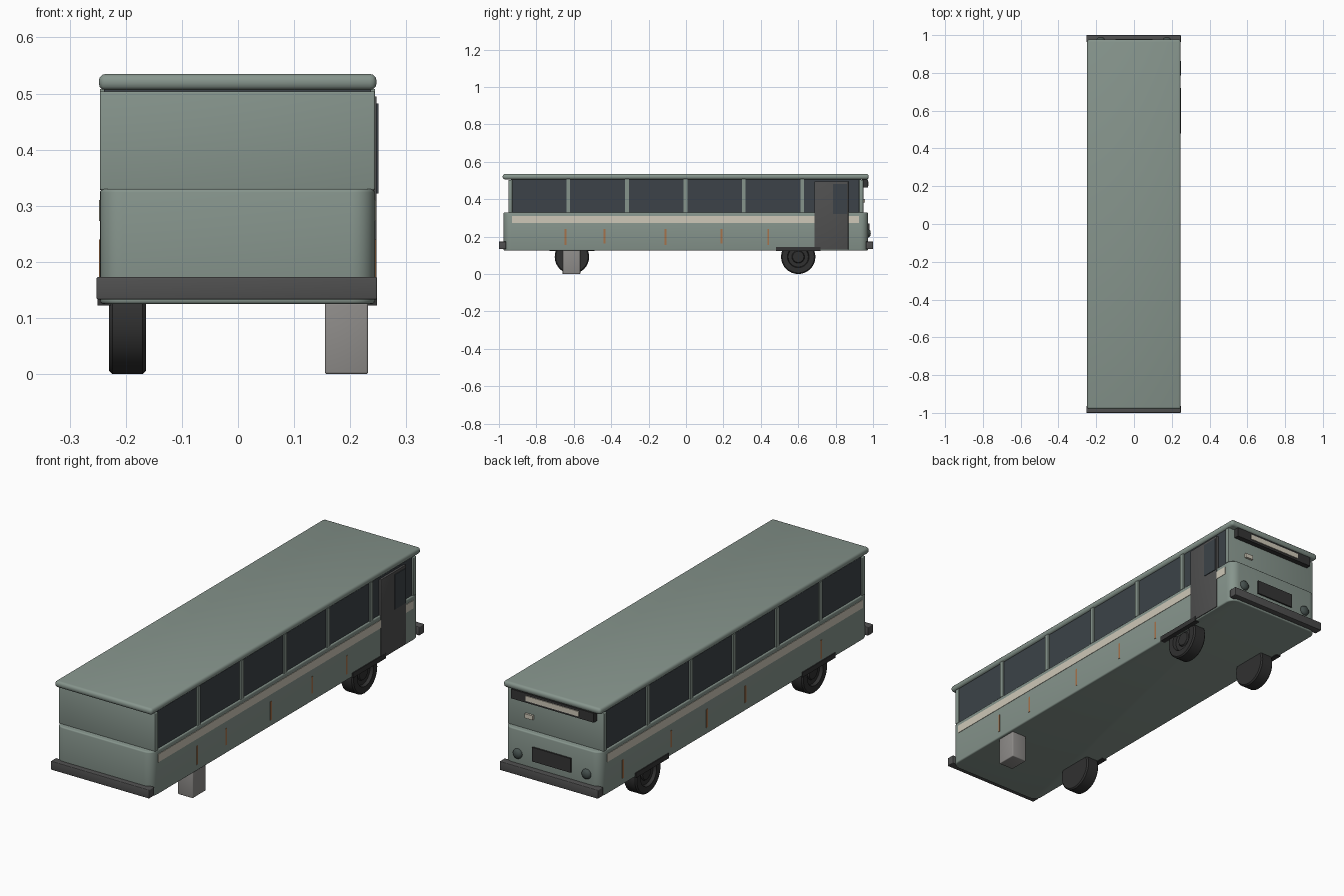
import bpy, bmesh, math
from mathutils import Matrix, Vector

if "Cube" in bpy.data.objects:
    bpy.data.objects.remove(bpy.data.objects["Cube"])


def mat(name, r, g, b):
    m = bpy.data.materials.new(name)
    m.diffuse_color = (r, g, b, 1)
    m.use_nodes = True
    m.node_tree.nodes["Principled BSDF"].inputs["Base Color"].default_value = m.diffuse_color
    return m


GREEN = mat("faded_green", 0.24, 0.30, 0.265)
GLASS = mat("dark_glass", 0.045, 0.055, 0.065)
DARK = mat("dark_trim", 0.035, 0.035, 0.035)
BUMPER = mat("bumper_grey", 0.08, 0.08, 0.08)
RUBBER = mat("rubber", 0.03, 0.03, 0.03)
CREAM = mat("cream", 0.62, 0.58, 0.48)
RUST = mat("rust", 0.38, 0.17, 0.07)
BLOCK = mat("block_grey", 0.27, 0.26, 0.25)
LAMP = mat("dull_lamp", 0.06, 0.08, 0.075)


def finish(name, bm, material):
    bmesh.ops.recalc_face_normals(bm, faces=bm.faces)
    me = bpy.data.meshes.new(name)
    bm.to_mesh(me)
    bm.free()
    me.materials.append(material)
    me.shade_smooth()
    me.set_sharp_from_angle(angle=math.radians(35))
    ob = bpy.data.objects.new(name, me)
    bpy.context.collection.objects.link(ob)
    return ob


def box(name, x, y, z, material, bevel=0, corner=0):
    """Box from (min, max) pairs; corner rounds upright edges, bevel the rest."""
    bm = bmesh.new()
    bmesh.ops.create_cube(bm, size=1)
    size = Vector([b - a for a, b in (x, y, z)])
    mid = Vector([(a + b) / 2 for a, b in (x, y, z)])
    for v in bm.verts:
        v.co = mid + v.co * size
    if corner:
        upright = [e for e in bm.edges
                   if abs(e.verts[0].co.z - e.verts[1].co.z) > 1e-4]
        bmesh.ops.bevel(bm, geom=upright, offset=corner, segments=6,
                        profile=0.5, affect='EDGES')
    if bevel:
        edges = [e for e in bm.edges if e.calc_face_angle(0) > 0.7]
        bmesh.ops.bevel(bm, geom=edges, offset=bevel, segments=3,
                        profile=0.5, affect='EDGES')
    return finish(name, bm, material)


def lathe(name, profile, centre, axis, material, steps=32):
    """Spin (radius, distance along axis) points around the x or y axis."""
    bm = bmesh.new()
    vs = [bm.verts.new((r, 0, d)) for r, d in profile]
    es = [bm.edges.new(p) for p in zip(vs, vs[1:])]
    bmesh.ops.spin(bm, geom=vs + es, cent=(0, 0, 0), axis=(0, 0, 1),
                   angle=math.tau, steps=steps)
    bmesh.ops.remove_doubles(bm, verts=bm.verts, dist=1e-5)
    turn = Vector((0, 0, 1)).rotation_difference(Vector(axis)).to_matrix().to_4x4()
    bm.transform(Matrix.Translation(centre) @ turn)
    return finish(name, bm, material)


def side_x(s, inner, outer):
    """x range on side s, with the body centred slightly left."""
    return tuple(sorted((s * inner - 0.001, s * outer - 0.001)))


# Main shell: lower body, window core, end panels and roof
box("lower_body", (-0.246, 0.244), (-0.975, 0.973), (0.125, 0.33), GREEN, 0.006, 0.04)
box("window_glass", (-0.239, 0.237), (-0.935, 0.935), (0.325, 0.512), GLASS)
for name, y in (("rear_upper_panel", (-0.95, -0.928)), ("front_upper_panel", (0.926, 0.948))):
    box(name, (-0.246, 0.244), y, (0.328, 0.504), GREEN, 0.003)
box("roof", (-0.248, 0.247), (-0.98, 0.977), (0.506, 0.535), GREEN, 0.012)

# Side pillars, rails, stripes and rust streaks
streaks = {1: (-0.645, -0.435, -0.11, 0.19, 0.44), -1: (0.81, 0.46, 0.2, -0.08, -0.63)}
for s, side in ((1, "right"), (-1, "left")):
    for i, y in enumerate((-0.63, -0.316, -0.003, 0.309, 0.622)):
        box(f"{side}_pillar_{i}", side_x(s, 0.23, 0.245), (y - 0.01, y + 0.01),
            (0.328, 0.508), GREEN)
    box(f"{side}_stripe", side_x(s, 0.24, 0.247), (-0.93, 0.925), (0.273, 0.31), CREAM)
    for i, y in enumerate(streaks[s]):
        low = 0.155 + 0.008 * (i % 2)
        box(f"{side}_rust_streak_{i}", side_x(s, 0.24, 0.2465),
            (y - 0.005, y + 0.005), (low, 0.24), RUST)

# Wheels and arch trims; a block stands in for the missing right rear wheel
tyre = [(0, 0.024), (0.03, 0.024), (0.034, 0.018), (0.054, 0.018), (0.058, 0.033),
        (0.086, 0.033), (0.092, 0.027), (0.092, -0.027), (0.086, -0.033), (0, -0.033)]
for name, s, y in (("right_front", 1, 0.6), ("left_front", -1, 0.6), ("left_rear", -1, -0.61)):
    lathe(f"{name}_wheel", tyre, (s * 0.196 - 0.001, y, 0.092), (s, 0, 0), RUBBER)
    box(f"{name}_arch", side_x(s, 0.225, 0.249), (y - 0.12, y + 0.12), (0.122, 0.145), DARK)
box("support_block", (0.155, 0.232), (-0.66, -0.565), (0, 0.127), BLOCK, 0.004)

# Door on the right side
box("door", (0.235, 0.247), (0.687, 0.868), (0.13, 0.495), BUMPER, 0.002)
box("door_window", (0.24, 0.25), (0.785, 0.862), (0.322, 0.482), GLASS)

# Bumpers
box("rear_bumper", (-0.252, 0.248), (-1.0, -0.962), (0.133, 0.173), BUMPER, 0.003)
box("front_bumper", (-0.252, 0.248), (0.962, 1.0), (0.133, 0.173), BUMPER, 0.003)

# Front face: route sign, small plate, grille and lamps
box("sign_housing", (-0.211, 0.209), (0.94, 0.972), (0.462, 0.505), DARK)
box("sign_panel", (-0.136, 0.134), (0.965, 0.976), (0.472, 0.495), CREAM)
box("front_plate", (0.11, 0.15), (0.94, 0.958), (0.382, 0.402), CREAM)
box("grille", (-0.099, 0.097), (0.96, 0.98), (0.205, 0.27), DARK)
lamp = [(0, 0.012), (0.014, 0.01), (0.021, 0.004), (0.023, -0.002), (0.023, -0.02), (0, -0.02)]
for side, x in (("right", 0.174), ("left", -0.176)):
    lathe(f"{side}_headlight", lamp, (x, 0.976, 0.218), (0, 1, 0), LAMP, 24)
